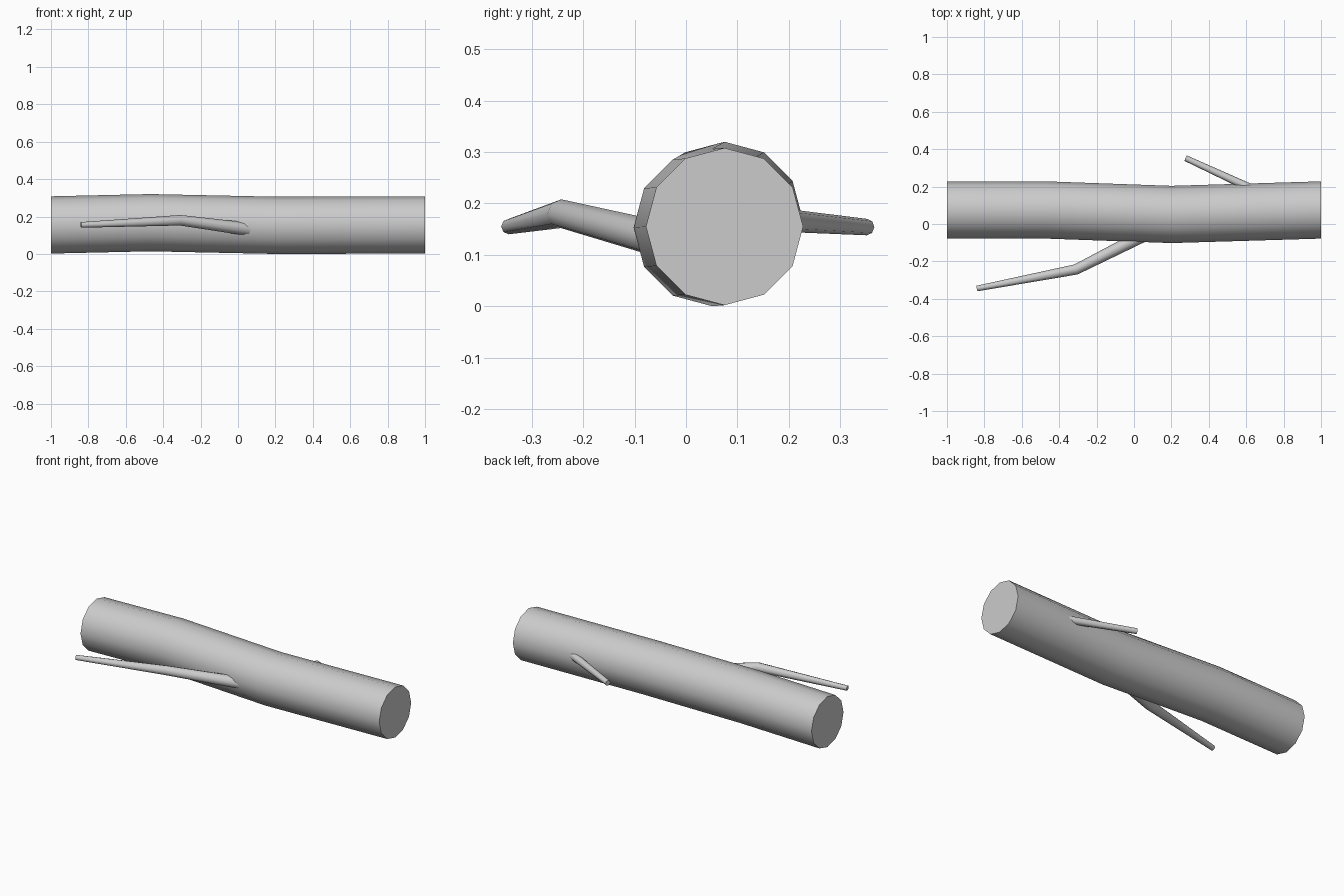
import bpy, bmesh, math
from mathutils import Vector

if "Cube" in bpy.data.objects:
    bpy.data.objects.remove(bpy.data.objects["Cube"])

def tube(name, points, radii, sides, square=False):
    """Capped tube along a path; rings are upright and turned to the path."""
    pts = [Vector(p) for p in points]
    bm = bmesh.new()
    rings = []
    for i, (p, r) in enumerate(zip(pts, radii)):
        d = (pts[min(i + 1, len(pts) - 1)] - pts[max(i - 1, 0)]).normalized()
        if square:
            d = Vector((1, 0, 0))
        side = Vector((0, 0, 1)).cross(d).normalized()
        up = d.cross(side)
        rings.append([bm.verts.new(p + r * (side * math.cos(a) + up * math.sin(a)))
                      for a in (2 * math.pi * k / sides for k in range(sides))])
    for a, b in zip(rings, rings[1:]):
        for k in range(sides):
            n = (k + 1) % sides
            bm.faces.new((a[k], a[n], b[n], b[k]))
    bm.faces.new(rings[0])
    bm.faces.new(rings[-1])
    bmesh.ops.recalc_face_normals(bm, faces=bm.faces)
    mesh = bpy.data.meshes.new(name)
    bm.to_mesh(mesh)
    bm.free()
    obj = bpy.data.objects.new(name, mesh)
    bpy.context.collection.objects.link(obj)
    bpy.ops.object.select_all(action='DESELECT')
    obj.select_set(True)
    bpy.context.view_layer.objects.active = obj
    bpy.ops.object.shade_smooth_by_angle(angle=math.radians(50))
    return obj

# Slightly bent trunk
tube("trunk", [(-1, .075, .155), (-.47, .075, .167), (.2, .051, .153), (1, .075, .155)],
     [.153] * 4, 12, square=True)

# Long bent branch at the front
tube("front_branch", [(.17, .0, .117), (-.31, -.243, .18), (-.84, -.345, .155)],
     [.038, .028, .015], 8)

# Short straight branch at the back
tube("back_branch", [(.8, .11, .174), (.276, .352, .154)], [.026, .016], 8)
